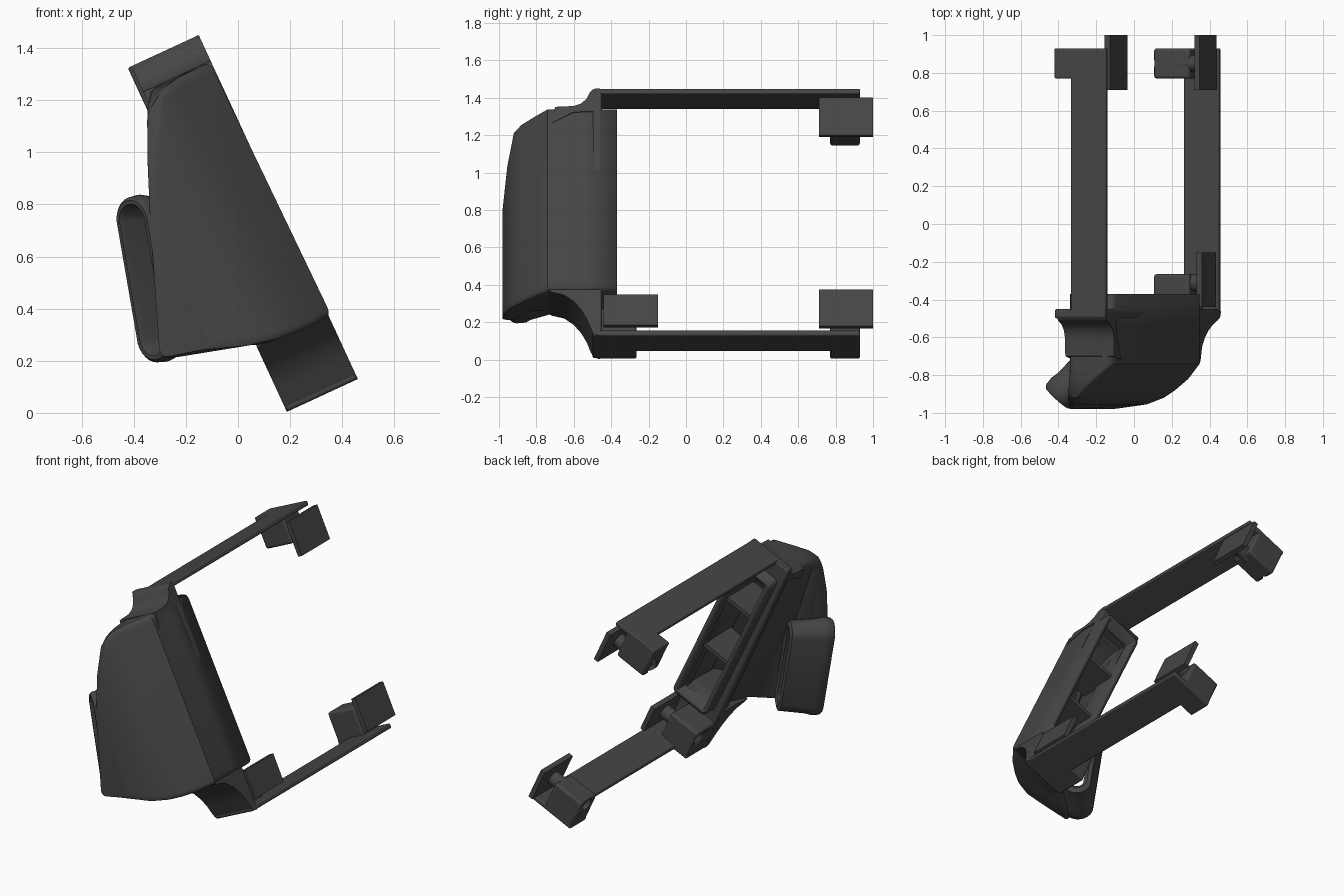
import bpy, bmesh, math
from mathutils import Vector

if "Cube" in bpy.data.objects:
    bpy.data.objects.remove(bpy.data.objects["Cube"])

mat = bpy.data.materials.new("dark_grey")
mat.diffuse_color = (0.06, 0.06, 0.06, 1)
mat.use_nodes = True
mat.node_tree.nodes["Principled BSDF"].inputs["Base Color"].default_value = mat.diffuse_color


def tilt(w, y, u):
    """Tilted frame: w runs across the frame, u runs up its long side."""
    return Vector((0.46 - 0.908 * w - 0.42 * u, y, 0.13 + 0.908 * u - 0.42 * w))


def finish(name, bm, bevel=0.0, smooth=True):
    bmesh.ops.recalc_face_normals(bm, faces=bm.faces)
    me = bpy.data.meshes.new(name)
    bm.to_mesh(me)
    bm.free()
    ob = bpy.data.objects.new(name, me)
    bpy.context.collection.objects.link(ob)
    me.materials.append(mat)
    if bevel:
        b = ob.modifiers.new("bevel", 'BEVEL')
        b.width, b.segments, b.limit_method = bevel, 3, 'ANGLE'
    if smooth:
        bpy.ops.object.select_all(action='DESELECT')
        ob.select_set(True)
        bpy.context.view_layer.objects.active = ob
        bpy.ops.object.shade_smooth_by_angle(angle=math.radians(35))
    return ob


def loft(name, rings, caps=True, smooth=True, bevel=0.0):
    bm = bmesh.new()
    vs = [[bm.verts.new(p) for p in r] for r in rings]
    n = len(vs[0])
    for a, b in zip(vs, vs[1:]):
        for i in range(n):
            j = (i + 1) % n
            bm.faces.new((a[i], a[j], b[j], b[i]))
    if caps in (True, 'end'):
        bm.faces.new(vs[-1])
    if caps is True:
        bm.faces.new(vs[0])
    return finish(name, bm, bevel, smooth)


def box(name, w, y, u, bevel=0.0):
    rings = [[tilt(ww, yy, uu) for yy, uu in
              ((y[0], u[0]), (y[1], u[0]), (y[1], u[1]), (y[0], u[1]))] for ww in w]
    return loft(name, rings, smooth=bevel > 0, bevel=bevel)


def prism(name, w, profile):
    return loft(name, [[tilt(ww, y, u) for y, u in profile] for ww in w])


def rod(name, y, u, w, r):
    ang = [2 * math.pi * i / 24 for i in range(24)]
    return loft(name, [[tilt(ww, y + r * math.cos(a), u + r * math.sin(a)) for a in ang]
                       for ww in w])


def cut(ob, cutter):
    m = ob.modifiers.new("cut", 'BOOLEAN')
    m.operation, m.object, m.solver = 'DIFFERENCE', cutter, 'EXACT'
    cutter.hide_render = True
    cutter.hide_viewport = True


def rounded(corners, r, k=4):
    """Polygon with each corner replaced by a short curve."""
    pts, n = [], len(corners)
    for i, c in enumerate(corners):
        c = Vector(c)
        a, b = Vector(corners[i - 1]) - c, Vector(corners[(i + 1) % n]) - c
        p, q = c + a.normalized() * min(r, a.length * .4), c + b.normalized() * min(r, b.length * .4)
        for j in range(k + 1):
            t = j / k
            pts.append(p * (1 - t) ** 2 + c * 2 * t * (1 - t) + q * t * t)
    return pts


# Hood: sections from the rear opening to the curved front (y, then four x-z corners)
sections = [
    (-.37, (.36, .37), (-.11, 1.35), (-.35, 1.24), (.12, .26)),
    (-.56, (.36, .37), (-.11, 1.35), (-.35, 1.24), (.12, .26)),
    (-.74, (.36, .37), (-.11, 1.35), (-.35, 1.23), (.06, .25)),
    (-.82, (.30, .335), (-.20, 1.305), (-.35, 1.22), (-.08, .25)),
    (-.88, (.23, .305), (-.265, 1.27), (-.352, 1.19), (-.20, .22)),
    (-.92, (.17, .285), (-.30, 1.23), (-.352, 1.14), (-.26, .21)),
    (-.955, (.08, .265), (-.31, 1.05), (-.35, 1.0), (-.29, .205)),
    (-.98, (-.1, .25), (-.32, .82), (-.34, .78), (-.3, .21)),
]
hood = loft("hood", [[Vector((p.x, s[0], p.y)) for p in rounded(s[1:], .04)]
                     for s in sections], caps='end')
shell = hood.modifiers.new("wall", 'SOLIDIFY')
shell.thickness, shell.offset = 0.03, -1

# Outlet nozzle: slanted stadium tube with a rounded lip
long_axis = Vector((.17, 0, -.985))
wide = Vector((.72, -.68, .12)).normalized()
out = long_axis.cross(wide).normalized()
if out.x > 0:
    out = -out
mid = Vector((-.368, -.922, .51))


def stadium(depth, half_len, half_w):
    pts = []
    for i in range(28):
        a = 2 * math.pi * i / 28
        s = 1 if i < 14 else -1
        a += math.pi / 28
        pts.append(mid - out * depth + wide * half_w * math.cos(a)
                   + long_axis * (s * (half_len - half_w) + half_w * math.sin(a)))
    return pts


loft("nozzle", [stadium(*s) for s in (
    (.27, .27, .06), (.26, .30, .085), (.10, .315, .088), (.06, .325, .095), (.015, .322, .092), (0, .31, .08),
    (0, .295, .066), (.02, .285, .058), (.26, .25, .04), (.27, .27, .06))], caps=False)
cut(hood, loft("nozzle_cutter", [stadium(-.02, .285, .058), stadium(.25, .25, .042)]))

# Rear flange around the opening
flange = box("rear_flange", (0, .30), (-.5, -.45), (0, 1.454), .012)
cut(flange, box("flange_cutter", (.03, .235), (-.6, -.3), (.29, 1.31)))

# Curved webs from the hood to the flange ends
prism("upper_web", (0, .285), [(-.72, 1.25), (-.70, 1.345), (-.60, 1.35), (-.56, 1.365),
                              (-.53, 1.395), (-.515, 1.43), (-.50, 1.447), (-.48, 1.454),
                              (-.46, 1.454), (-.46, 1.32), (-.60, 1.315)])
prism("lower_web", (0, .30), [(-.74, .27), (-.72, .255), (-.65, .237), (-.60, .20), (-.56, .15),
                             (-.53, .095), (-.51, .04), (-.495, .01), (-.47, 0),
                             (-.46, 0), (-.46, .28), (-.60, .285)])
box("left_web", (.25, .285), (-.56, -.49), (.26, 1.33), .015)

# Vanes across the opening
for i, u in enumerate((.62, 1.0)):
    box(f"vane_{i + 1}", (.02, .25), (-.70, -.43), (u, u + .025))

# Long arms
box("upper_arm", (0, .205), (-.47, .93), (1.424, 1.454), .008)
box("lower_arm", (0, .205), (-.47, .93), (0, .03), .008)


# Clamps: bored block, threaded pin and pressure pad
def clamp(name, y, pin_y, u, pad_y, pad_u):
    mid_u = (pad_u[0] + pad_u[1]) / 2
    block = box(name + "_block", (.09, .30), y, u, .015)
    cut(block, rod(name + "_bore", pin_y, mid_u, (.22, .34), .04))
    rod(name + "_pin", pin_y, mid_u, (.02, .15), .045)
    box(name + "_pad", (0, .03), pad_y, pad_u)


clamp("upper_rear", (.77, .93), .85, (1.25, 1.454), (.71, 1.0), (1.18, 1.40))
clamp("lower_rear", (.77, .93), .85, (0, .205), (.71, 1.0), (.055, .27))
clamp("lower_front", (-.47, -.265), -.31, (0, .205), (-.44, -.15), (.06, .24))
box("lower_front_foot", (0, .30), (-.47, -.265), (0, .03), .008)
box("lower_rear_foot", (0, .30), (.77, .93), (0, .03), .008)
box("upper_rear_foot", (0, .30), (.77, .93), (1.424, 1.454), .008)
